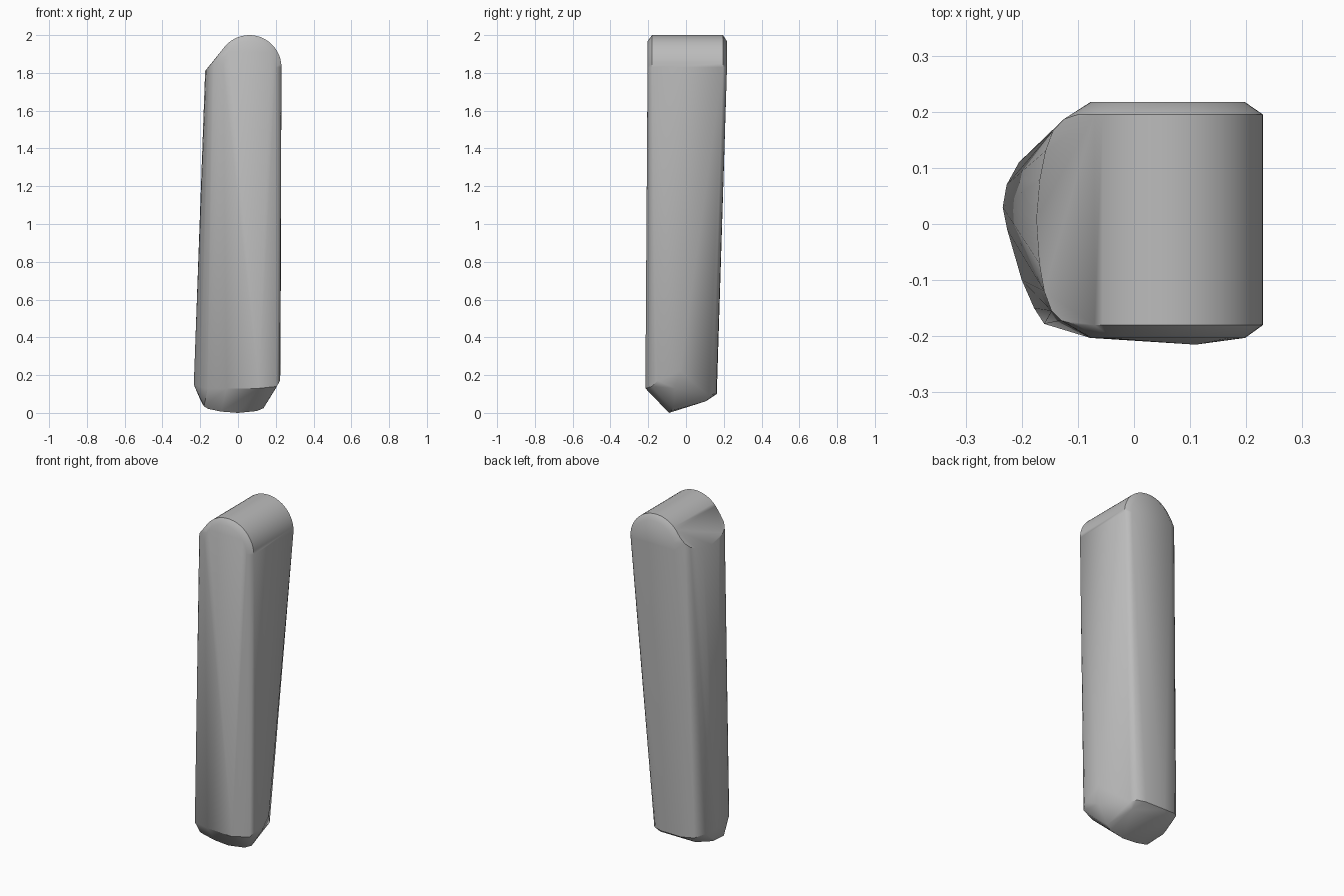
import bpy, bmesh, math

if "Cube" in bpy.data.objects:
    bpy.data.objects.remove(bpy.data.objects["Cube"])

grey = bpy.data.materials.new("stone_grey")
grey.diffuse_color = (0.5, 0.5, 0.5, 1)
grey.use_nodes = True
grey.node_tree.nodes["Principled BSDF"].inputs["Base Color"].default_value = grey.diffuse_color

points = []

# Rounded top: straight barrel, with a smaller arc at each end for the chamfer
def arc(radius, y, first, last, steps):
    for i in range(steps + 1):
        a = math.radians(first + (last - first) * i / steps)
        points.append((0.06 + radius * math.cos(a), y, 1.83 + radius * math.sin(a)))

for y_edge, y_cap in ((-0.18, -0.203), (0.195, 0.217)):
    arc(0.17, y_edge, 0, 140, 20)
    arc(0.138, y_cap, 0, 180, 20)

# Curved lower rim of the sloping top, lying in one plane
def slope(x):
    return 1.81 + (x + 0.174) * 1.2

rim = [(-0.10, 0.195), (-0.125, 0.187), (-0.145, 0.165), (-0.158, 0.13),
       (-0.168, 0.08), (-0.174, 0.01), (-0.169, -0.07), (-0.16, -0.12),
       (-0.147, -0.155), (-0.13, -0.172), (-0.10, -0.18)]
points += [(x, y, slope(x)) for x, y in rim]

# Widest ring near the foot
points += [(0.225, -0.03, 0.22), (0.222, -0.15, 0.17), (0.205, -0.18, 0.14),
           (0.11, -0.215, 0.13), (-0.06, -0.203, 0.13), (-0.16, -0.178, 0.13),
           (-0.178, -0.15, 0.13), (-0.20, -0.10, 0.14), (-0.226, -0.01, 0.15),
           (-0.234, 0.03, 0.15), (-0.227, 0.07, 0.14), (-0.205, 0.11, 0.13),
           (-0.16, 0.15, 0.11), (-0.08, 0.163, 0.10), (0.05, 0.16, 0.10),
           (0.10, 0.145, 0.10), (0.125, 0.12, 0.09)]

# Blunt, wedge shaped underside
points += [(-0.18, -0.10, 0.035), (-0.16, -0.09, 0.022), (-0.09, -0.09, 0.007),
           (0, -0.09, 0), (0.10, -0.08, 0.01), (0.135, -0.065, 0.025),
           (0.20, -0.06, 0.13), (-0.19, 0.02, 0.05), (0.10, 0.10, 0.06),
           (-0.14, 0.11, 0.065), (-0.20, 0.03, 0.07)]

# Wrap the outline points in one solid
bm = bmesh.new()
for p in points:
    bm.verts.new(p)
hull = bmesh.ops.convex_hull(bm, input=bm.verts[:])
loose = {g for g in hull["geom_interior"] + hull["geom_unused"]
         if isinstance(g, bmesh.types.BMVert)}
bmesh.ops.delete(bm, geom=list(loose), context='VERTS')
bmesh.ops.dissolve_limit(bm, angle_limit=math.radians(0.5),
                         verts=bm.verts[:], edges=bm.edges[:])
bmesh.ops.recalc_face_normals(bm, faces=bm.faces[:])
mesh = bpy.data.meshes.new("pillar_stone")
bm.to_mesh(mesh)
bm.free()
mesh.materials.append(grey)

pillar = bpy.data.objects.new("pillar_stone", mesh)
bpy.context.collection.objects.link(pillar)
bpy.context.view_layer.objects.active = pillar
pillar.select_set(True)
bpy.ops.object.shade_smooth_by_angle(angle=math.radians(38))
